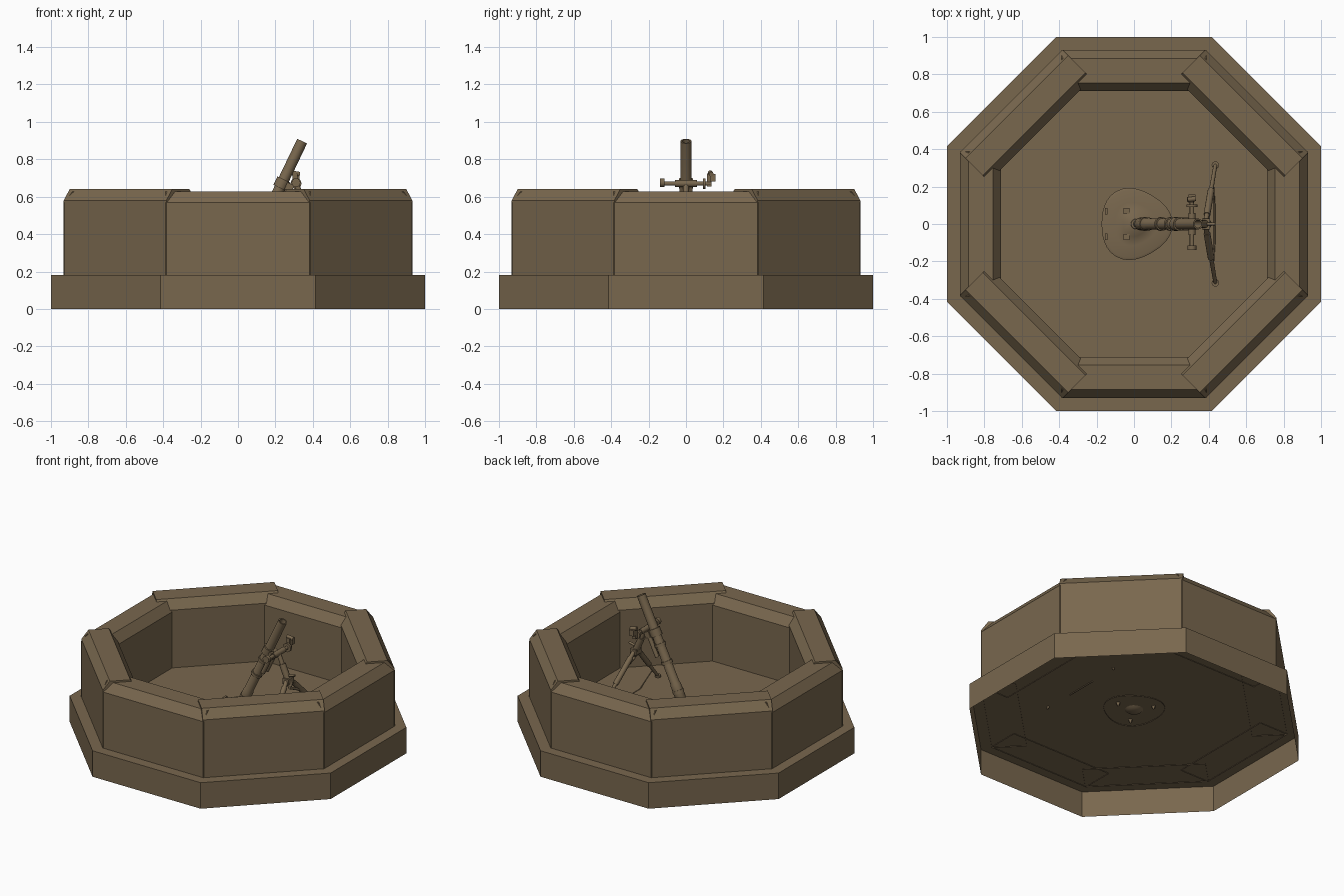
import bpy, bmesh, math
from mathutils import Vector, Matrix

if "Cube" in bpy.data.objects:
    bpy.data.objects.remove(bpy.data.objects["Cube"])

earth = bpy.data.materials.new("earth_brown")
earth.diffuse_color = (0.190, 0.136, 0.076, 1)
earth.use_nodes = True
earth.node_tree.nodes["Principled BSDF"].inputs["Base Color"].default_value = earth.diffuse_color


def finish(bm, name, smooth=False):
    bmesh.ops.recalc_face_normals(bm, faces=bm.faces)
    me = bpy.data.meshes.new(name)
    bm.to_mesh(me)
    bm.free()
    me.materials.append(earth)
    ob = bpy.data.objects.new(name, me)
    bpy.context.collection.objects.link(ob)
    if smooth:
        bpy.ops.object.select_all(action='DESELECT')
        ob.select_set(True)
        bpy.context.view_layer.objects.active = ob
        bpy.ops.object.shade_smooth_by_angle(angle=math.radians(40))
    return ob


def frame(a, b):
    """Matrix placing local z along a->b with its origin at a."""
    a, b = Vector(a), Vector(b)
    return Matrix.Translation(a) @ (b - a).to_track_quat('Z', 'Y').to_matrix().to_4x4()


def lathe(name, a, b, profile, n=16):
    """Revolve (radius, distance) points around the line a->b."""
    bm = bmesh.new()
    m = frame(a, b)
    rings = [[bm.verts.new(m @ Vector((r * math.cos(2 * math.pi * i / n),
              r * math.sin(2 * math.pi * i / n), h))) for i in range(n)] for r, h in profile]
    for lo, hi in zip(rings, rings[1:]):
        for i in range(n):
            bm.faces.new((lo[i], lo[(i + 1) % n], hi[(i + 1) % n], hi[i]))
    bm.faces.new(rings[0])
    bm.faces.new(rings[-1])
    return finish(bm, name, True)


def rod(name, a, b, r, r2=None, n=10):
    length = (Vector(b) - Vector(a)).length
    return lathe(name, a, b, [(r, 0), (r if r2 is None else r2, length)], n)


def box(name, centre, size, tilt=0):
    bm = bmesh.new()
    bmesh.ops.create_cube(bm, size=1)
    bm.transform(Matrix.Translation(centre) @ Matrix.Rotation(tilt, 4, 'Y')
                 @ Matrix.Diagonal((*size, 1)))
    return finish(bm, name)


# Octagonal footing: open underneath, its top is the pit floor
FLOOR = 0.18
bm = bmesh.new()
R = 1 / math.cos(math.pi / 8)
ang = [math.pi / 8 + i * math.pi / 4 for i in range(8)]
low = [bm.verts.new((R * math.cos(t), R * math.sin(t), 0)) for t in ang]
top = [bm.verts.new((R * math.cos(t), R * math.sin(t), FLOOR)) for t in ang]
for i in range(8):
    j = (i + 1) % 8
    bm.faces.new((low[i], low[j], top[j], top[i]))
bm.faces.new(top)
finish(bm, "footing")

# Eight chamfered wall blocks, diagonal ones a little taller
for k in range(8):
    h = 0.64 if k % 2 else 0.628
    prof = [(0.93, 0.176), (0.93, h - 0.06), (0.885, h), (0.755, h), (0.71, h - 0.06), (0.71, 0.176)]
    bm = bmesh.new()
    ends = [[bm.verts.new((x, y, z)) for x, z in prof] for y in (-0.388, 0.388)]
    for i in range(5):
        bm.faces.new((ends[0][i], ends[0][i + 1], ends[1][i + 1], ends[1][i]))
    for e in ends:
        bm.faces.new(e)
    bm.transform(Matrix.Rotation(k * math.pi / 4, 4, 'Z'))
    finish(bm, f"wall_block_{k}")

# Base plate: rounded triangular dish
bm = bmesh.new()
N = 36
rings = []
for s, z in ((1, 0.176), (1, 0.192), (0.93, 0.198), (0.6, 0.192), (0.35, 0.205), (0.2, 0.222)):
    rings.append([])
    for i in range(N):
        t = 2 * math.pi * i / N
        r = s * (0.19 + 0.012 * math.cos(3 * t))
        rings[-1].append(bm.verts.new((r * math.cos(t) + 0.005, r * math.sin(t), z)))
for lo, hi in zip(rings, rings[1:]):
    for i in range(N):
        bm.faces.new((lo[i], lo[(i + 1) % N], hi[(i + 1) % N], hi[i]))
bm.faces.new(rings[-1])
finish(bm, "base_plate", True)
lathe("plate_underside", (0, 0, 0.185), (0, 0, 0), [(0.065, 0), (0.045, 0.015), (0.01, 0.02)])
for k in range(3):
    t = k * 2 * math.pi / 3
    p = Vector((0.13 * math.cos(t), 0.13 * math.sin(t), 0))
    rod("plate_spike", p + Vector((0, 0, 0.185)), p + Vector((0, 0, 0.155)), 0.02, 0.002, 4)
    box("plate_rib", (0.62 * p.x, 0.62 * p.y, 0.205), (0.03, 0.03, 0.02))
for s in (-1, 1):
    box("plate_handle", (-0.148, s * 0.068, 0.205), (0.015, 0.035, 0.025))

# Barrel with breech ball, cap, bands and hollow muzzle
base, muzzle = Vector((0.012, 0, 0.205)), Vector((0.343, 0, 0.897))
axis = (muzzle - base).normalized()
L = (muzzle - base).length
at = lambda d, off=0.0: base + axis * d + Vector((axis.z, 0, -axis.x)) * off
lathe("barrel", base, muzzle,
      [(0.012, 0), (0.022, 0.012), (0.022, 0.03), (0.034, 0.05), (0.034, 0.16), (0.03, 0.17),
       (0.029, L - 0.02), (0.029, L), (0.021, L), (0.021, L - 0.25)], 20)
for d in (0.1, 0.3, 0.42):
    rod("barrel_band", at(d), at(d + 0.02), 0.037, n=16)
lathe("breech_ball", (0.01, 0, 0.185), (0.01, 0, 1), [(0.04, 0), (0.04, 0.02), (0.025, 0.04)])

# Clamp collar and recoil cylinders
rod("collar", at(0.49), at(0.54), 0.038, n=16)
for s in (-1, 1):
    o = Vector((0, s * 0.022, 0))
    rod("recoil_cylinder", at(0.36, 0.042) + o, at(0.53, 0.042) + o, 0.014)
tilt = math.atan2(axis.x, axis.z)
box("collar_block", at(0.515, 0.045), (0.04, 0.07, 0.04), tilt)

# Traverse screw, hand wheel and sight
yoke = Vector((0.31, 0, 0.67))
rod("traverse_screw", yoke + Vector((0, -0.12, 0)), yoke + Vector((0, 0.13, 0)), 0.012)
rod("traverse_sleeve", yoke + Vector((0, -0.06, 0)), yoke + Vector((0, 0.06, 0)), 0.019)
rod("traverse_knob", yoke + Vector((0, -0.14, 0.005)), yoke + Vector((0, -0.115, 0.005)), 0.024)
rod("traverse_wheel", yoke + Vector((0, 0.09, 0)), yoke + Vector((0, 0.105, 0)), 0.03)
box("sight_bracket", (0.305, 0.125, 0.69), (0.025, 0.025, 0.07))
box("sight_body", (0.31, 0.142, 0.7), (0.035, 0.03, 0.04))
rod("sight_tube", (0.285, 0.13, 0.728), (0.33, 0.135, 0.72), 0.013)

# Elevating post and bipod legs
apex = Vector((0.385, 0, 0.5))
rod("elevating_post", yoke, apex + Vector((0.015, 0, -0.04)), 0.015)
rod("elevating_sleeve", yoke.lerp(apex, 0.4), apex + Vector((0.012, 0, -0.03)), 0.022)
rod("elevating_crank", apex + Vector((-0.01, 0, 0.03)), apex + Vector((0.05, 0, 0.045)), 0.008)
box("leg_hinge", apex, (0.045, 0.06, 0.04))
for s, side in ((-1, "right"), (1, "left")):
    hip = apex + Vector((0, s * 0.02, 0))
    foot = Vector((0.435, s * 0.315, 0.19))
    rod(side + "_leg", hip, foot, 0.014, 0.01)
    rod(side + "_leg_sleeve", hip.lerp(foot, 0.1), hip.lerp(foot, 0.55), 0.018)
    rod(side + "_foot_spike", foot, foot + Vector((0.004, s * 0.01, -0.03)), 0.012, 0.002)
    rod(side + "_foot_disc", foot + Vector((0, 0, 0.008)), foot + Vector((0, 0, -0.004)), 0.02)
    # Sagging chain between the legs
    rod(side + "_chain", hip.lerp(foot, 0.75), (0.43, s * 0.11, 0.179), 0.004, n=6)
rod("chain_middle", (0.43, -0.11, 0.179), (0.43, 0.11, 0.179), 0.005, n=6)
# Levelling strut from the left leg to the post
rod("levelling_strut", (0.405, 0.13, 0.39), apex + Vector((0.01, 0, -0.05)), 0.009)
